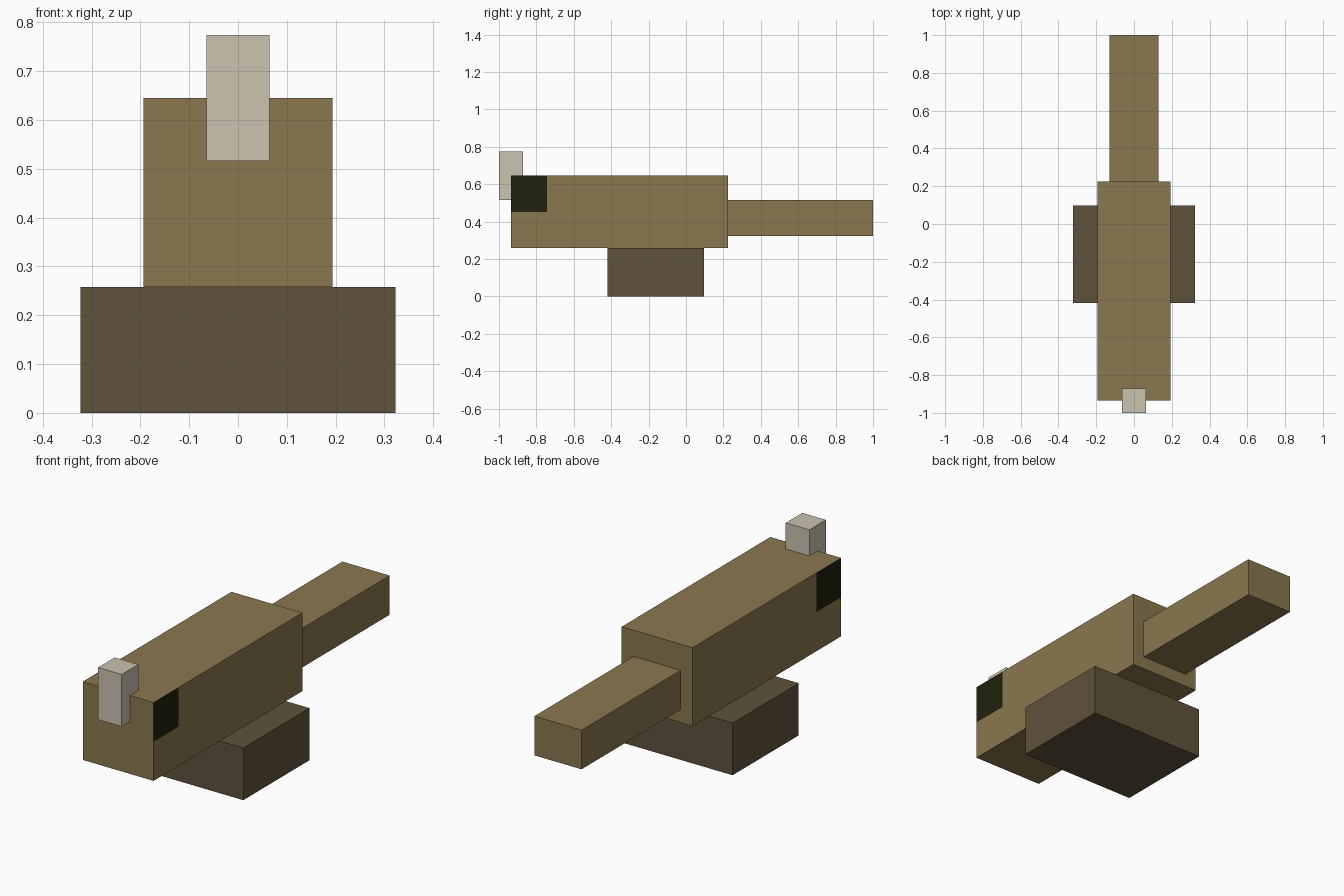
import bpy
import bmesh
from mathutils import Vector

cube = bpy.data.objects.get("Cube")
if cube:
    bpy.data.objects.remove(cube, do_unlink=True)

U = 2 / 31  # one block unit


def linear(c):
    c /= 255
    return c / 12.92 if c <= 0.04045 else ((c + 0.055) / 1.055) ** 2.4


def material(name, *rgb):
    mat = bpy.data.materials.new(name)
    mat.use_nodes = True
    colour = (*[linear(c) for c in rgb], 1)
    mat.diffuse_color = colour
    mat.node_tree.nodes["Principled BSDF"].inputs["Base Color"].default_value = colour
    return mat


def block(name, low, high, mats, cuts=(), rule=None):
    """Box between two corners in block units, with optional face cuts."""
    low, high = Vector(low) * U, Vector(high) * U
    bm = bmesh.new()
    bmesh.ops.create_cube(bm, size=1)
    for v in bm.verts:
        v.co = Vector([h if c > 0 else l for c, l, h in zip(v.co, low, high)])
    for point, normal in cuts:
        bmesh.ops.bisect_plane(bm, geom=bm.verts[:] + bm.edges[:] + bm.faces[:],
                               plane_co=Vector(point) * U, plane_no=normal)
    bm.normal_update()
    for f in bm.faces:
        f.material_index = int(bool(rule and rule(f)))
    mesh = bpy.data.meshes.new(name)
    bm.to_mesh(mesh)
    bm.free()
    for mat in mats:
        mesh.materials.append(mat)
    obj = bpy.data.objects.new(name, mesh)
    bpy.context.collection.objects.link(obj)
    return obj


skin = material("olive_brown", 138, 120, 79)
dark = material("dark_brown", 95, 82, 59)
bone = material("pale_bone", 203, 195, 176)
black = material("eye_black", 33, 33, 15)

# Body, with an eye patch in the upper front corner of each side
EYE_BACK, EYE_BOTTOM = -11.5, 7


def is_eye(face):
    c = face.calc_center_median() / U
    return abs(face.normal.x) > 0.9 and c.y < EYE_BACK and c.z > EYE_BOTTOM


block("body", (-3, -14.5, 4), (3, 3.5, 10), [skin, black],
      cuts=[((0, EYE_BACK, 0), (0, 1, 0)), ((0, 0, EYE_BOTTOM), (0, 0, 1))],
      rule=is_eye)

# Tail, base and horn
block("tail", (-2, 3.5, 5), (2, 15.5, 8), [skin])
block("base", (-5, -6.5, 0), (5, 1.5, 4), [dark])
block("horn", (-1, -15.5, 8), (1, -13.5, 12), [bone])
